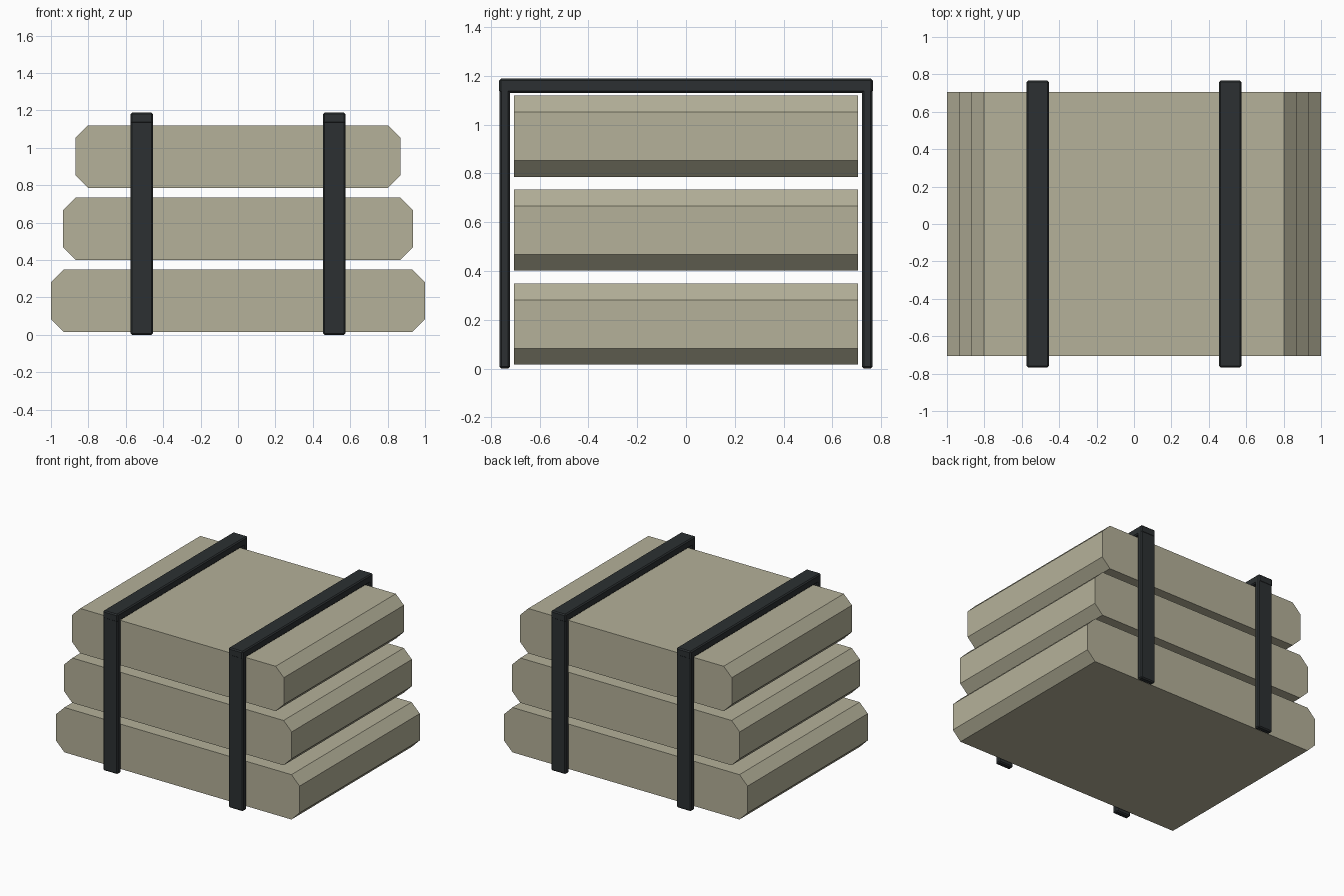
import bpy, bmesh

if "Cube" in bpy.data.objects:
    bpy.data.objects.remove(bpy.data.objects["Cube"])


def material(name, rgb):
    m = bpy.data.materials.new(name)
    m.diffuse_color = (*rgb, 1)
    m.use_nodes = True
    m.node_tree.nodes["Principled BSDF"].inputs["Base Color"].default_value = m.diffuse_color
    return m


wood = material("pale_wood", (0.46, 0.44, 0.32))
metal = material("dark_strap", (0.025, 0.03, 0.032))


def finish(bm, name, mat):
    bmesh.ops.recalc_face_normals(bm, faces=bm.faces)
    me = bpy.data.meshes.new(name)
    bm.to_mesh(me)
    bm.free()
    me.materials.append(mat)
    ob = bpy.data.objects.new(name, me)
    bpy.context.collection.objects.link(ob)
    return ob


def slab(name, w, z0, z1, depth=0.705, c=0.067):
    # chamfered end profile in XZ, extruded along Y
    profile = [(-w + c, z0), (w - c, z0), (w, z0 + c), (w, z1 - c),
               (w - c, z1), (-w + c, z1), (-w, z1 - c), (-w, z0 + c)]
    bm = bmesh.new()
    face = bm.faces.new([bm.verts.new((x, -depth, z)) for x, z in profile])
    ext = bmesh.ops.extrude_face_region(bm, geom=[face])
    verts = [v for v in ext["geom"] if isinstance(v, bmesh.types.BMVert)]
    bmesh.ops.translate(bm, verts=verts, vec=(0, 2 * depth, 0))
    return finish(bm, name, wood)


def bar(name, lo, hi, bevel=0.008):
    # box between two corners with small edge bevels
    bm = bmesh.new()
    bmesh.ops.create_cube(bm, size=1)
    for v in bm.verts:
        v.co = [(a + b) / 2 + t * (b - a) for a, b, t in zip(lo, hi, v.co)]
    bmesh.ops.bevel(bm, geom=bm.edges[:], offset=bevel, segments=1,
                    affect='EDGES')
    return finish(bm, name, metal)


# Three stacked slabs, each narrower than the one below
for name, w, z0 in (("bottom_slab", 1.0, 0.016),
                    ("middle_slab", 0.935, 0.401),
                    ("top_slab", 0.87, 0.786)):
    slab(name, w, z0, z0 + 0.333)

# Two straps: front and back uprights joined by a bar over the top
for side, x in (("left", -0.515), ("right", 0.515)):
    x0, x1 = x - 0.06, x + 0.06
    bar(f"{side}_strap_top", (x0, -0.766, 1.13), (x1, 0.766, 1.188))
    bar(f"{side}_strap_front", (x0, -0.764, 0), (x1, -0.721, 1.165))
    bar(f"{side}_strap_back", (x0, 0.721, 0), (x1, 0.764, 1.165))
